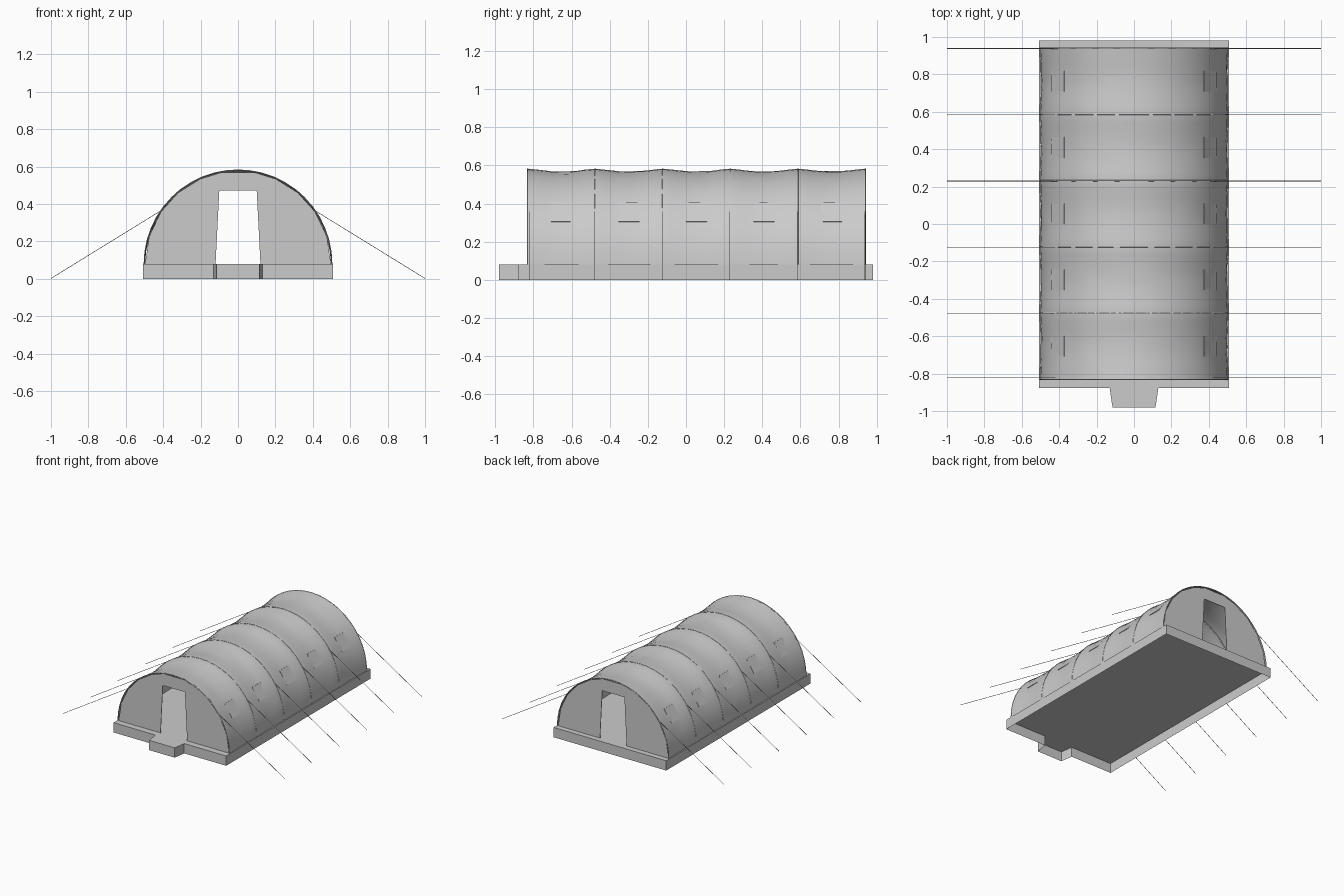
import bpy, bmesh, math, random

if "Cube" in bpy.data.objects:
    bpy.data.objects.remove(bpy.data.objects["Cube"])

random.seed(4)
FLOOR = 0.08
RADIUS = 0.503
RIBS = [-0.83 + i * 0.354 for i in range(6)]


def make_object(name, verts, faces):
    mesh = bpy.data.meshes.new(name)
    mesh.from_pydata(verts, [], faces)
    ob = bpy.data.objects.new(name, mesh)
    bpy.context.collection.objects.link(ob)
    return ob


def smooth(ob, deg=30):
    bpy.ops.object.select_all(action='DESELECT')
    ob.select_set(True)
    bpy.context.view_layer.objects.active = ob
    bpy.ops.object.shade_smooth_by_angle(angle=math.radians(deg))


def prism(name, outline, offset):
    """Extrude a flat outline of 3D points along an offset vector."""
    ob = make_object(name, outline, [range(len(outline))])
    bm = bmesh.new()
    bm.from_mesh(ob.data)
    ext = bmesh.ops.extrude_face_region(bm, geom=bm.faces[:], use_keep_orig=True)
    moved = [g for g in ext['geom'] if isinstance(g, bmesh.types.BMVert)]
    bmesh.ops.translate(bm, vec=offset, verts=moved)
    bmesh.ops.recalc_face_normals(bm, faces=bm.faces)
    bm.to_mesh(ob.data)
    bm.free()
    return ob


def arch(deg, y, r=RADIUS):
    a = math.radians(deg)
    return (r * math.cos(a), y, FLOOR + r * math.sin(a))


def tube(name, points, radius):
    curve = bpy.data.curves.new(name, 'CURVE')
    curve.dimensions = '3D'
    curve.bevel_depth = radius
    curve.bevel_resolution = 1
    curve.use_fill_caps = True
    s = curve.splines.new('POLY')
    s.points.add(len(points) - 1)
    for p, co in zip(s.points, points):
        p.co = (*co, 1)
    ob = bpy.data.objects.new(name, curve)
    bpy.context.collection.objects.link(ob)
    return ob


# Floor with a skirt and tapered entrance step, open underneath
base = [(0.508, 0.98), (-0.508, 0.98), (-0.508, -0.878), (-0.13, -0.878),
        (-0.115, -0.98), (0.115, -0.98), (0.13, -0.878), (0.508, -0.878)]
n = len(base)
make_object("foundation",
            [(x, y, FLOOR) for x, y in base] + [(x, y, 0) for x, y in base],
            [tuple(range(n))] + [(i, i + n, (i + 1) % n + n, (i + 1) % n) for i in range(n)])

# Fabric canopy sagging between the hoops, with gentle wrinkles
SEG, SUB = 24, 8
rows = 5 * SUB + 1
verts, faces = [], []
for j in range(rows):
    y = RIBS[0] + (RIBS[-1] - RIBS[0]) * j / (rows - 1)
    sag = math.sin(math.pi * (j % SUB) / SUB) ** 1.3
    for i in range(SEG + 1):
        edge = math.sin(math.pi * i / SEG)
        r = RADIUS - sag * (0.005 + 0.01 * edge + random.uniform(-0.002, 0.002))
        verts.append(arch(180 * i / SEG, y, r))
for j in range(rows - 1):
    for i in range(SEG):
        a = j * (SEG + 1) + i
        faces.append((a, a + 1, a + SEG + 2, a + SEG + 1))
canopy = make_object("canopy", verts, faces)
smooth(canopy, 40)

# Hoops, and guy ropes running over them to the ground on both sides
for k, y in enumerate(RIBS):
    yr = y + (0.008 if k == 0 else -0.002)
    tube(f"hoop_{k}", [arch(180 * i / 24, y, RADIUS - 0.001) for i in range(25)], 0.003)
    over = [arch(a, yr, RADIUS) for a in (34, 50, 66, 80, 100, 114, 130, 146)]
    tube(f"guy_rope_{k}", [(1, yr, 0.002)] + over + [(-1, yr, 0.002)], 0.0018)

# End walls with a tapered open doorway
angles = [0, 17, 34, 50, 66, 80, 100, 114, 130, 146, 163, 180]
for name, y in (("front_wall", RIBS[0] + 0.004), ("back_wall", RIBS[-1] - 0.008)):
    outline = [arch(a, y, RADIUS - 0.006) for a in angles]
    outline += [(-0.12, y, FLOOR), (-0.10, y, 0.472), (0.10, y, 0.472), (0.12, y, FLOOR)]
    prism(name, outline, (0, 0.004, 0))

# Window flaps, nearly flush, on both flanks of each bay
for k in range(5):
    yc = (RIBS[k] + RIBS[k + 1]) / 2
    for side in (-1, 1):
        pts = []
        for deg, dy in ((27, -0.055), (27, 0.055), (41, 0.055), (41, -0.055)):
            x, y, z = arch(deg, yc + dy, RADIUS - 0.012)
            pts.append((side * x, y, z))
        prism(f"window_flap_{k}", pts, (side * 0.005, 0, 0.003))
